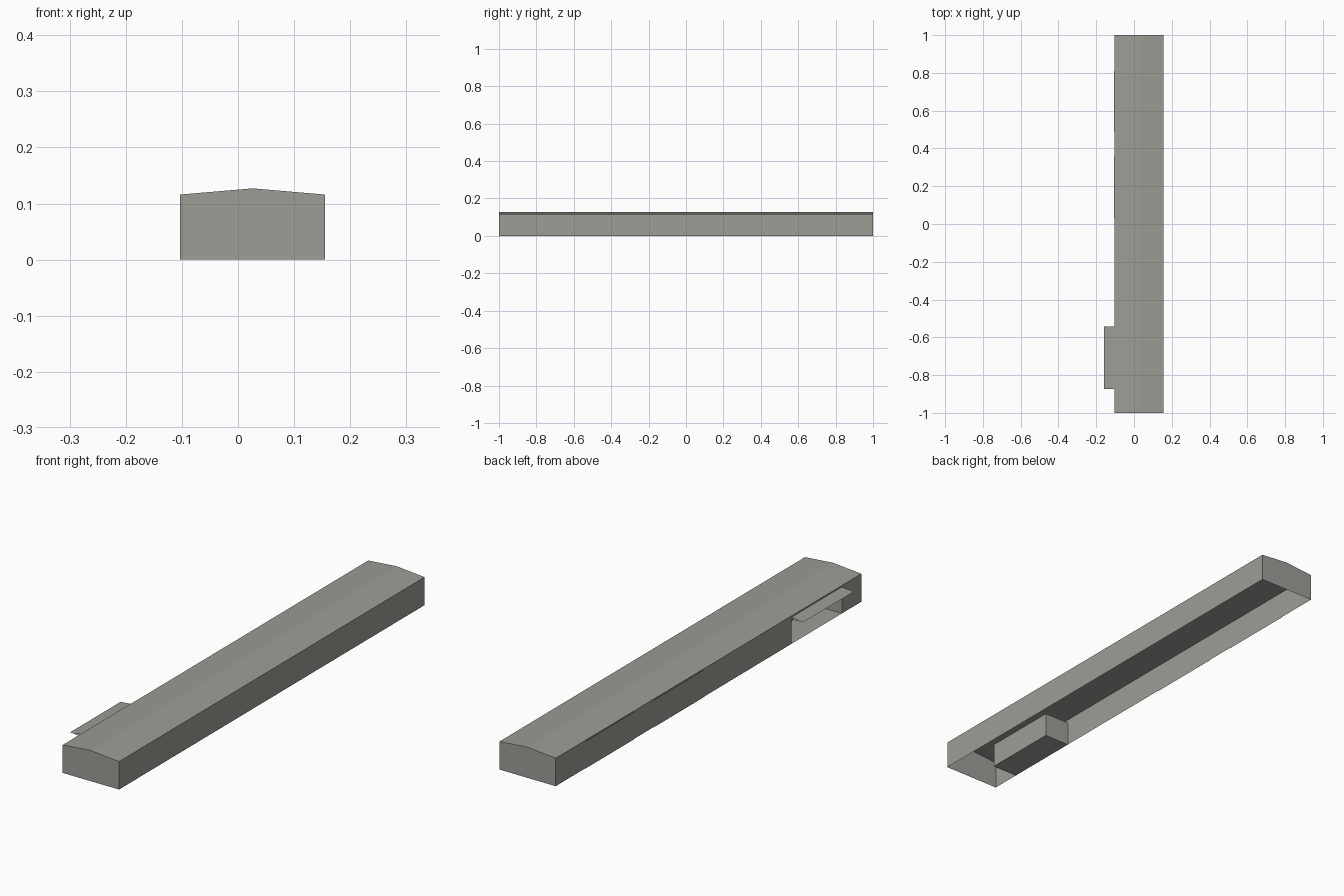
import bpy

if "Cube" in bpy.data.objects:
    bpy.data.objects.remove(bpy.data.objects["Cube"])

XL, XR, XM = -0.103, 0.155, 0.026      # side walls and ridge
EAVE, RIDGE = 0.116, 0.127
Y0, Y1 = -0.873, -0.543                # loading bay along y
BAY_X, BAY_Z = 0.014, 0.102            # bay back wall and bay height


def material(name, rgb):
    m = bpy.data.materials.new(name)
    m.diffuse_color = (*rgb, 1)
    m.use_nodes = True
    m.node_tree.nodes["Principled BSDF"].inputs["Base Color"].default_value = m.diffuse_color
    return m


GREY = material("warm grey", (0.34, 0.34, 0.31))
RED = material("dark red", (0.08, 0.01, 0.015))


def make(name, faces, mat=GREY):
    """Open sheet object from a list of corner loops."""
    verts, polys = [], []
    for f in faces:
        polys.append([])
        for v in f:
            if v not in verts:
                verts.append(v)
            polys[-1].append(verts.index(v))
    me = bpy.data.meshes.new(name)
    me.from_pydata(verts, [], polys)
    me.materials.append(mat)
    ob = bpy.data.objects.new(name, me)
    bpy.context.collection.objects.link(ob)
    return ob


def wall(x, ya, yb, za, zb):
    """Wall facing -x."""
    return [(x, yb, za), (x, ya, za), (x, ya, zb), (x, yb, zb)]


def flat(xa, xb, ya, yb, z):
    return [(xa, ya, z), (xb, ya, z), (xb, yb, z), (xa, yb, z)]


# hall shell, open underneath, with an opening for the bay
gable = [(XL, 0), (XR, 0), (XR, EAVE), (XM, RIDGE), (XL, EAVE)]
make("gable_walls", [[(x, -1, z) for x, z in gable],
                     [(x, 1, z) for x, z in reversed(gable)]])
make("roof", [[(a[0], -1, a[1]), (b[0], -1, b[1]), (b[0], 1, b[1]), (a[0], 1, a[1])]
              for a, b in (((XL, EAVE), (XM, RIDGE)), ((XM, RIDGE), (XR, EAVE)))])
make("right_wall", [wall(XR, -1, 1, 0, EAVE)[::-1]])
make("left_wall", [wall(XL, -1, Y0, 0, EAVE), wall(XL, Y1, 1, 0, EAVE),
                   wall(XL, Y0, Y1, BAY_Z, EAVE)])

# recessed bay lining
ends = [[(XL, y, 0), (BAY_X, y, 0), (BAY_X, y, BAY_Z), (XL, y, BAY_Z)] for y in (Y0, Y1)]
make("loading_bay", [wall(BAY_X, Y0, Y1, 0, BAY_Z), flat(XL, BAY_X, Y0, Y1, 0),
                     flat(XL, BAY_X, Y0, Y1, BAY_Z)[::-1], ends[0][::-1], ends[1]])

# hollow wedge canopy over the bay
tip = (-0.158, 0.105)
make("canopy", [[(tip[0], Y0, tip[1]), (XL, Y0, z), (XL, Y1, z), (tip[0], Y1, tip[1])][::d]
                for z, d in ((0.110, 1), (0.100, -1))])

# closed doors as thin plates
for i, (a, b) in enumerate(((0.03, 0.357), (0.487, 0.81))):
    px = XL - 0.002
    make(f"door_{i + 1}", [wall(px, a, b, 0, 0.112), flat(px, XL, a, b, 0.112)])
make("door_edge_strip", [wall(XL - 0.0025, 0.028, 0.031, 0, 0.112)], RED)
